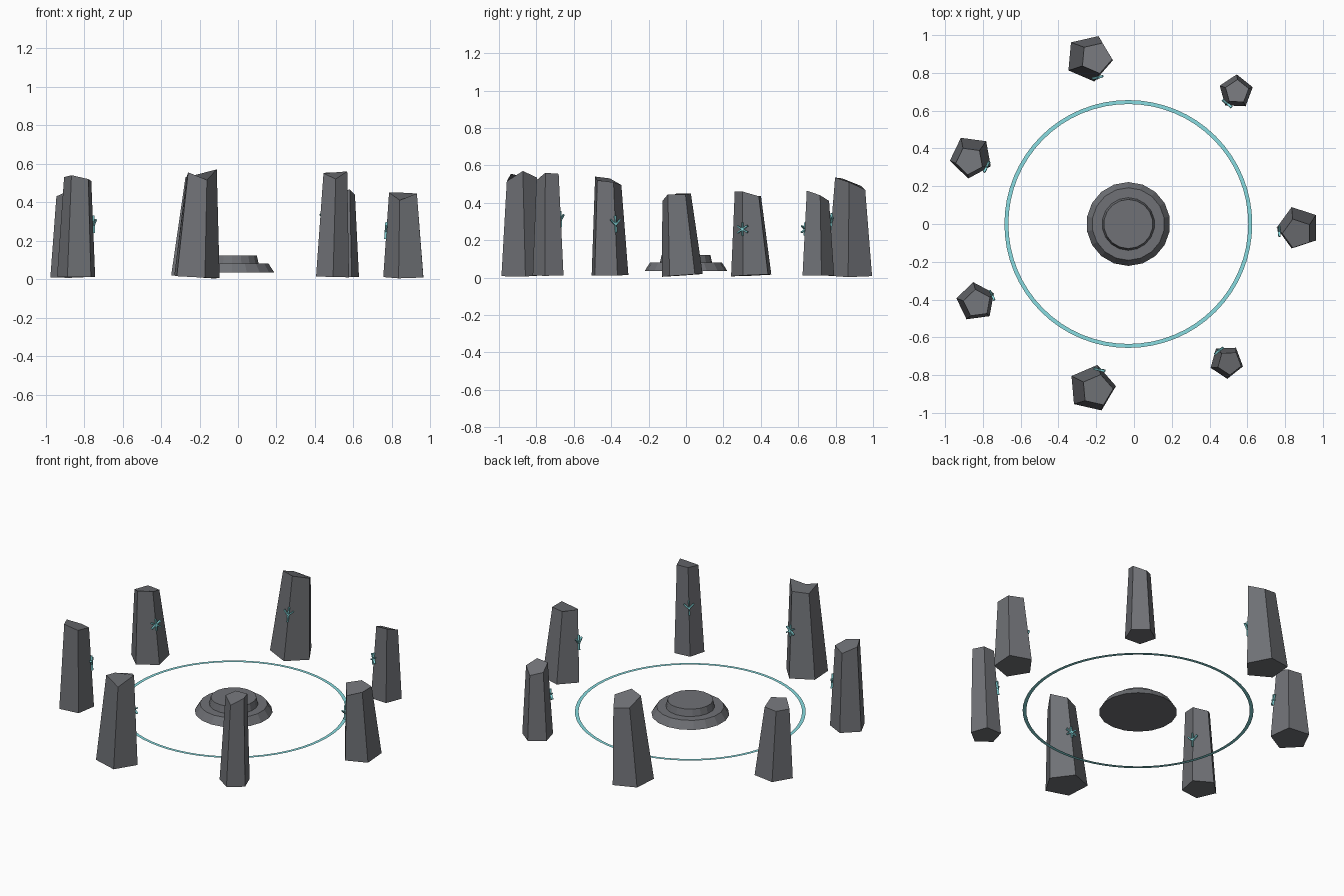
import bpy, bmesh, math
from mathutils import Vector, Matrix

if "Cube" in bpy.data.objects:
    bpy.data.objects.remove(bpy.data.objects["Cube"])

CX = -0.03  # centre of the circle


def material(name, col):
    m = bpy.data.materials.new(name)
    m.diffuse_color = (*col, 1)
    m.use_nodes = True
    m.node_tree.nodes["Principled BSDF"].inputs["Base Color"].default_value = m.diffuse_color
    return m


STONE = material("dark_stone", (0.16, 0.165, 0.18))
GLOW = material("pale_teal", (0.25, 0.72, 0.75))


def finish(bm, name, mat):
    bmesh.ops.recalc_face_normals(bm, faces=bm.faces)
    me = bpy.data.meshes.new(name)
    bm.to_mesh(me)
    bm.free()
    me.materials.append(mat)
    ob = bpy.data.objects.new(name, me)
    bpy.context.collection.objects.link(ob)
    return ob


def monolith(i, base, r0, top, r1, heights):
    """Five-sided tapering, leaning stone; one corner faces the circle centre."""
    inward = math.tau * i / 7 + math.pi
    base, top = Vector(base), Vector(top)
    h = sum(heights) / 5
    lean = (top - base) / h
    bm = bmesh.new()
    lo, hi = [], []
    for k, z in enumerate(heights):
        a = inward + math.tau * k / 5
        d = Vector((math.cos(a), math.sin(a)))
        p, q = base + d * r0, top + d * r1
        lo.append(bm.verts.new((p.x, p.y, 0.012 - lean.dot(d * r0))))
        hi.append(bm.verts.new((q.x, q.y, z)))
    for k in range(5):
        j = (k + 1) % 5
        bm.faces.new((lo[k], lo[j], hi[j], hi[k]))
    bm.faces.new(lo[::-1])
    bm.faces.new(hi)
    edge = lo[0].co.lerp(hi[0].co, 0.55)
    up = (hi[0].co - lo[0].co).normalized()
    finish(bm, f"standing_stone_{i + 1}", STONE)
    rune(i, edge, up, inward)


def rune(i, at, up, inward):
    """Thin glowing strokes on the inner corner of a stone."""
    out = Vector((math.cos(inward), math.sin(inward), 0))
    side = up.cross(out).normalized()
    out = side.cross(up).normalized()
    frame = Matrix((side, out, up)).transposed().to_4x4()
    frame.translation = at + out * 0.003
    strokes = [((0, -0.045), (0, 0.045)), ((0, -0.005), (0.028, 0.025)),
               ((0, -0.005), (-0.028, 0.025))]
    if i % 2:
        strokes = [((0, -0.035), (0, 0.035)), ((-0.03, -0.018), (0.03, 0.018)),
                   ((-0.03, 0.018), (0.03, -0.018))]
    bm = bmesh.new()
    for a, b in strokes:
        a, b = Vector((a[0], 0, a[1])), Vector((b[0], 0, b[1]))
        d = b - a
        m = (frame @ Matrix.Translation((a + b) / 2)
             @ Matrix.Rotation(math.atan2(d.x, d.z), 4, 'Y')
             @ Matrix.Diagonal((0.007, 0.012, d.length, 1)))
        bmesh.ops.create_cube(bm, size=1, matrix=m)
    finish(bm, f"rune_{i + 1}", GLOW)


# Stones: base centre, base radius, top centre, top radius, corner heights
stones = [
    ((0.87, -0.02), 0.115, (0.865, -0.05), 0.08, (0.45, 0.41, 0.445, 0.445, 0.45)),
    ((0.54, 0.70), 0.092, (0.545, 0.70), 0.065, (0.46, 0.465, 0.44, 0.41, 0.43)),
    ((-0.238, 0.878), 0.127, (-0.20, 0.88), 0.085, (0.535, 0.51, 0.47, 0.49, 0.53)),
    ((-0.862, 0.355), 0.115, (-0.87, 0.335), 0.075, (0.46, 0.435, 0.435, 0.43, 0.46)),
    ((-0.837, -0.412), 0.105, (-0.83, -0.42), 0.075, (0.51, 0.495, 0.53, 0.54, 0.52)),
    ((-0.222, -0.87), 0.127, (-0.195, -0.88), 0.085, (0.535, 0.53, 0.555, 0.515, 0.57)),
    ((0.49, -0.73), 0.09, (0.505, -0.735), 0.065, (0.555, 0.55, 0.52, 0.56, 0.555)),
]
for i, s in enumerate(stones):
    monolith(i, *s)

# Stepped dais: two tapered tiers
for name, r0, r1, z0, z1 in (("dais_lower_tier", 0.222, 0.192, 0.034, 0.08),
                             ("dais_upper_tier", 0.14, 0.13, 0.078, 0.122)):
    bm = bmesh.new()
    bmesh.ops.create_cone(bm, cap_ends=True, segments=18, radius1=r0, radius2=r1,
                          depth=z1 - z0,
                          matrix=Matrix.Translation((CX, 0, (z0 + z1) / 2)))
    finish(bm, name, STONE)

# Flat glowing ring
bm = bmesh.new()
N = 64
rims = [[bm.verts.new((CX + r * math.cos(math.tau * k / N), r * math.sin(math.tau * k / N), 0.045))
         for k in range(N)] for r in (0.635, 0.656)]
for k in range(N):
    j = (k + 1) % N
    bm.faces.new((rims[0][k], rims[1][k], rims[1][j], rims[0][j]))
ring = finish(bm, "glowing_ring", GLOW)
if ring.data.polygons[0].normal.z < 0:
    ring.data.flip_normals()
